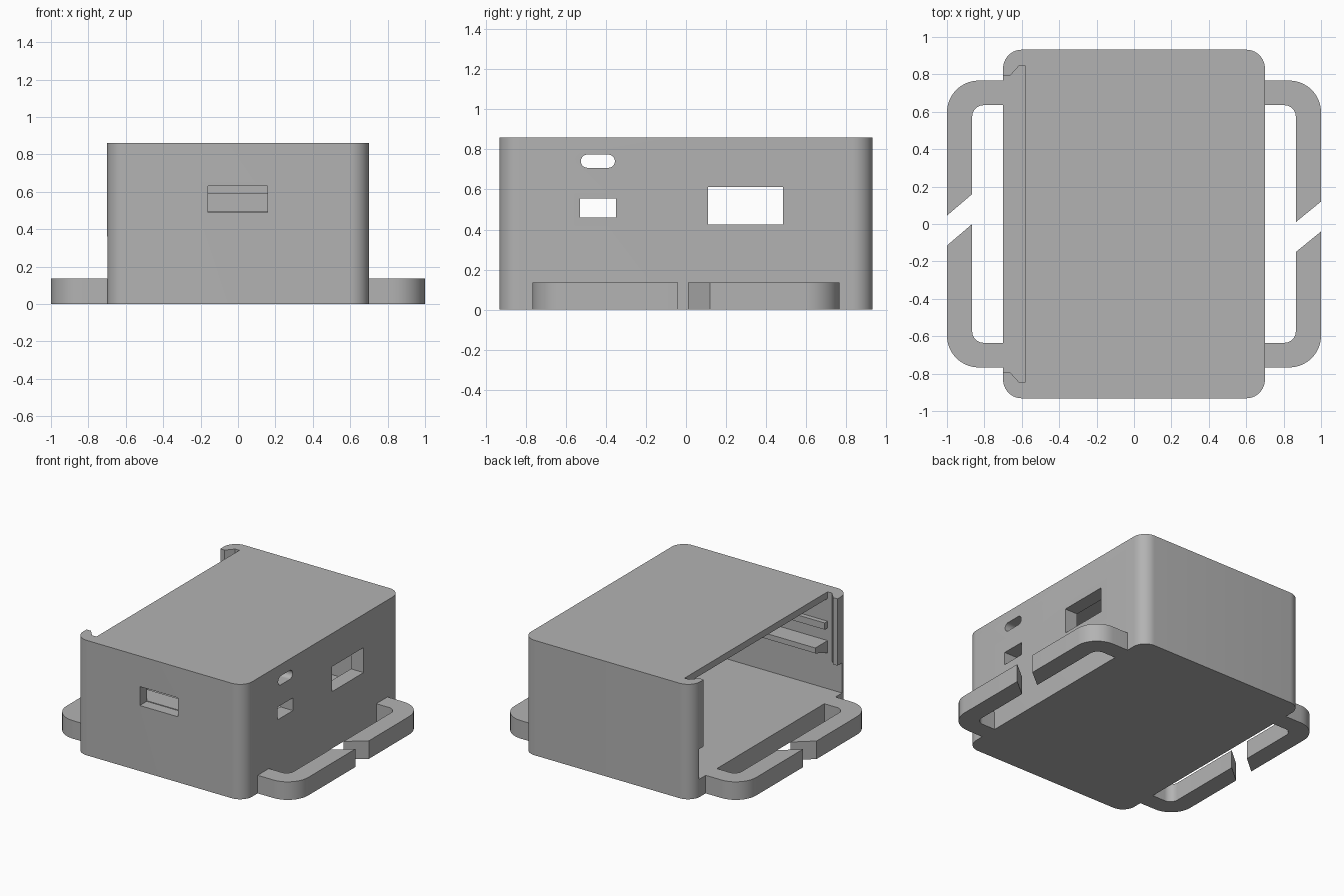
import bpy, bmesh, math

if "Cube" in bpy.data.objects:
    bpy.data.objects.remove(bpy.data.objects["Cube"], do_unlink=True)

grey = bpy.data.materials.new("matte_grey")
grey.use_nodes = True
GREY = (0.45, 0.45, 0.45, 1)
grey.diffuse_color = GREY
grey.node_tree.nodes["Principled BSDF"].inputs["Base Color"].default_value = GREY


def arc(cx, cy, r, start, end, n=10):
    """Points along an arc, angles in degrees."""
    angles = [math.radians(start + (end - start) * i / n) for i in range(n + 1)]
    return [(cx + r * math.cos(a), cy + r * math.sin(a)) for a in angles]


def rounded(x0, x1, y0, y1, r):
    return (arc(x1 - r, y1 - r, r, 0, 90) + arc(x0 + r, y1 - r, r, 90, 180)
            + arc(x0 + r, y0 + r, r, 180, 270) + arc(x1 - r, y0 + r, r, 270, 360))


def prism(name, outline, low, high, axis="z"):
    """Extrude a 2D outline along z (xy outline) or x (yz outline)."""
    place = {"z": lambda a, b, c: (a, b, c), "x": lambda a, b, c: (c, a, b)}[axis]
    bm = bmesh.new()
    face = bm.faces.new([bm.verts.new(place(a, b, low)) for a, b in outline])
    top = bmesh.ops.extrude_face_region(bm, geom=[face])["geom"]
    shift = place(0, 0, high - low)
    bmesh.ops.translate(bm, vec=shift, verts=[v for v in top if isinstance(v, bmesh.types.BMVert)])
    bmesh.ops.remove_doubles(bm, verts=bm.verts, dist=1e-5)
    bmesh.ops.recalc_face_normals(bm, faces=bm.faces)
    mesh = bpy.data.meshes.new(name)
    bm.to_mesh(mesh)
    bm.free()
    mesh.materials.append(grey)
    obj = bpy.data.objects.new(name, mesh)
    bpy.context.collection.objects.link(obj)
    return obj


def box(x0, x1, y0, y1):
    return [(x0, y0), (x1, y0), (x1, y1), (x0, y1)]


def activate(obj):
    bpy.ops.object.select_all(action="DESELECT")
    obj.select_set(True)
    bpy.context.view_layer.objects.active = obj


def cut(target, cutter):
    cutter.hide_render = True
    mod = target.modifiers.new("cut", "BOOLEAN")
    mod.operation, mod.solver, mod.object = "DIFFERENCE", "EXACT", cutter
    activate(target)
    bpy.ops.object.modifier_apply(modifier=mod.name)
    bpy.data.objects.remove(cutter, do_unlink=True)


def smooth(obj):
    activate(obj)
    bpy.ops.object.shade_smooth_by_angle(angle=math.radians(30))


FLOOR, HEIGHT, INNER = 0.135, 0.86, 0.845
LIP = 0.36      # lower end of the lid track
LID_X = -0.58   # edge of the roof

# Case shell, hollowed and open on one side
case = prism("case", rounded(-0.7, 0.7, -0.932, 0.932, 0.1), 0, HEIGHT)
cut(case, prism("cavity", box(LID_X - 0.02, 0.595, -INNER, INNER), FLOOR, HEIGHT - 0.05))
cut(case, prism("side_opening", box(-0.8, LID_X, -INNER, INNER), FLOOR, LIP))

# Dovetail track for the sliding lid, open at the top
half = [(-0.8, 0.79), (-0.665, 0.79), (-0.615, INNER), (LID_X, INNER)]
track = half + [(x, -y) for x, y in reversed(half)]
cut(case, prism("lid_track", track, LIP - 0.01, 1))

# Port openings in the side wall and the slot in the front wall
cut(case, prism("large_port", box(0.11, 0.485, 0.425, 0.612), 0.5, 0.8, "x"))
cut(case, prism("small_port", box(-0.53, -0.35, 0.46, 0.555), 0.5, 0.8, "x"))
cut(case, prism("oval_port", rounded(-0.525, -0.355, 0.708, 0.774, 0.0329), 0.5, 0.8, "x"))
cut(case, prism("front_slot", box(-0.16, 0.157, -1, -0.8), 0.49, 0.632))
smooth(case)

# Board rails along both inner walls: a chamfered shelf and a strip above it
for side, s in (("front", -1), ("back", 1)):
    shelf = [(s * 0.85, 0.495), (s * 0.70, 0.495), (s * 0.70, 0.455), (s * 0.85, 0.40)]
    prism(side + "_board_shelf", shelf, LID_X, 0.6, "x")
    strip = prism(side + "_board_strip", box(*sorted((s * 0.85, s * 0.81)), 0.59, 0.64), LID_X, 0.6, "x")
    if s < 0:
        cut(strip, prism("strip_gap", box(-0.16, 0.157, -1, -0.7), 0.5, 0.632))


def strap_arm(name, sx, sy, inner_y, outer_y):
    """Half of a strap loop: out from the case, round the bend, to a slanted tip."""
    outer = [(0.7, 0.767)] + arc(0.83, 0.597, 0.17, 90, 0)
    inner = arc(0.805, 0.575, 0.06, 0, 90) + [(0.7, 0.635)]
    bend_out = [(sx * x, sy * y) for x, y in outer]
    bend_in = [(sx * x, sy * y) for x, y in inner]
    tip = [(sx, outer_y), (sx * 0.865, inner_y)]
    smooth(prism(name, bend_out + tip + bend_in, 0, FLOOR))


# Split strap loops on both sides
strap_arm("left_back_strap_arm", 1, 1, 0.01, 0.12)
strap_arm("left_front_strap_arm", 1, -1, -0.15, -0.04)
strap_arm("right_back_strap_arm", -1, 1, 0.16, 0.045)
strap_arm("right_front_strap_arm", -1, -1, 0.0, -0.115)
